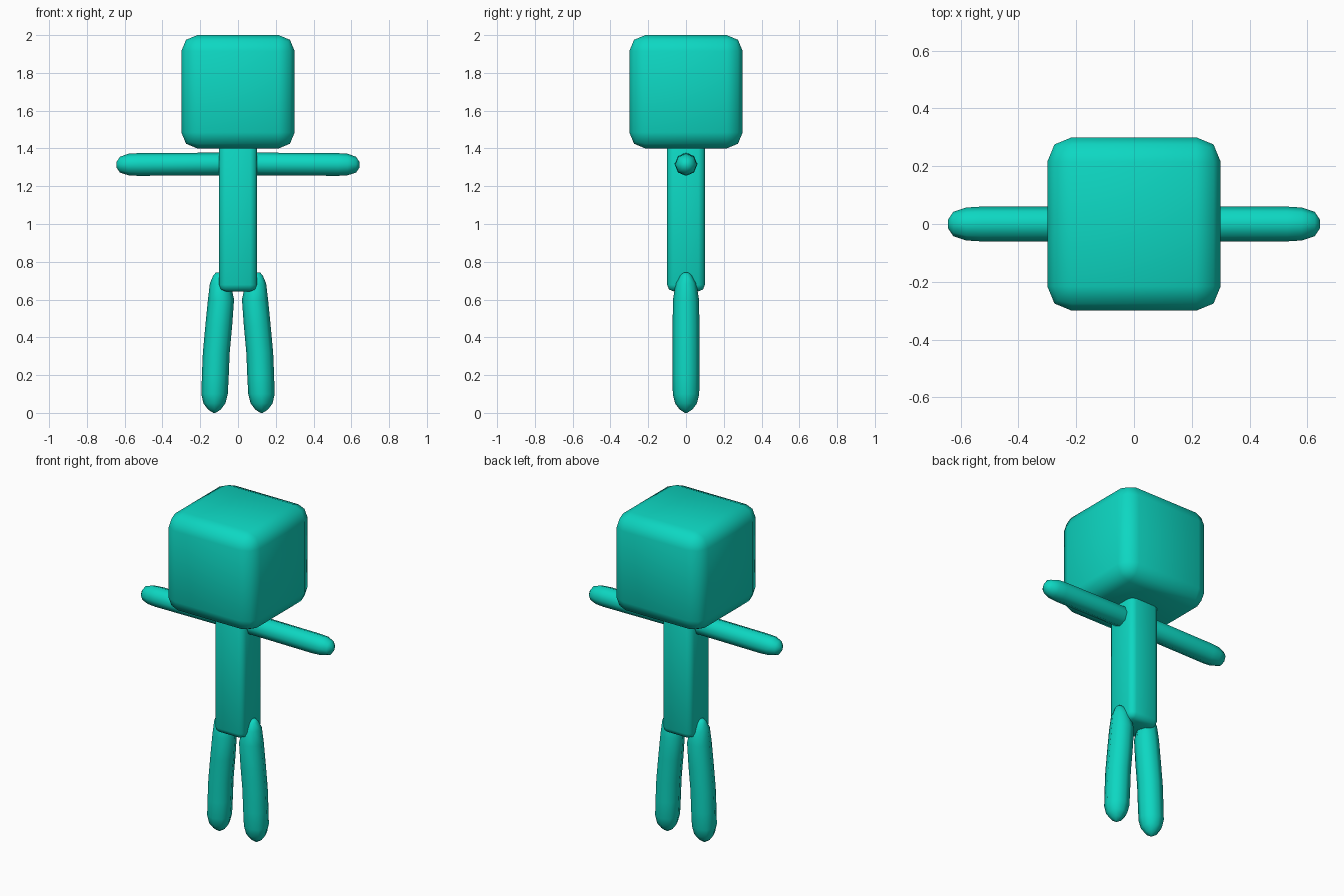
import bpy, bmesh, math
from mathutils import Vector

if "Cube" in bpy.data.objects:
    bpy.data.objects.remove(bpy.data.objects["Cube"])

teal = bpy.data.materials.new("teal")
teal.diffuse_color = (0.004, 0.68, 0.54, 1)
teal.use_nodes = True
teal.node_tree.nodes["Principled BSDF"].inputs["Base Color"].default_value = teal.diffuse_color


def finish(name, bm):
    """Turn a bmesh into a smooth, coloured object."""
    bmesh.ops.recalc_face_normals(bm, faces=bm.faces[:])
    mesh = bpy.data.meshes.new(name)
    bm.to_mesh(mesh)
    bm.free()
    mesh.materials.append(teal)
    for p in mesh.polygons:
        p.use_smooth = True
    obj = bpy.data.objects.new(name, mesh)
    bpy.context.collection.objects.link(obj)
    return obj


def rounded_box(name, half, z0, z1, bevel):
    bm = bmesh.new()
    bmesh.ops.create_cube(bm, size=1)
    for v in bm.verts:
        v.co = Vector((v.co.x * 2 * half, v.co.y * 2 * half,
                       (z0 + z1) / 2 + v.co.z * (z1 - z0)))
    bmesh.ops.bevel(bm, geom=bm.edges[:], offset=bevel, offset_type='OFFSET',
                    segments=2, profile=0.5, affect='EDGES')
    return finish(name, bm)


def limb(name, rings, u, w, sides=8):
    """Loft rings of (centre x, centre z, radius) in the plane of u and w."""
    bm = bmesh.new()
    loops = []
    for x, z, r in rings:
        loop = []
        for i in range(sides):
            a = math.tau * i / sides
            loop.append(bm.verts.new(Vector((x, 0, z))
                        + u * r * math.cos(a) + w * r * math.sin(a)))
        loops.append(loop)
    for a, b in zip(loops, loops[1:]):
        for i in range(sides):
            j = (i + 1) % sides
            bm.faces.new((a[i], a[j], b[j], b[i]))
    # Pointed caps
    for loop, (dx, dz) in ((loops[0], (rings[0][0], rings[0][1])),
                           (loops[-1], (rings[-1][0], rings[-1][1]))):
        tip = bm.verts.new((dx, 0, dz))
        for i in range(sides):
            bm.faces.new((loop[i], loop[(i + 1) % sides], tip))
    obj = finish(name, bm)
    mirror = obj.modifiers.new("mirror", 'MIRROR')
    mirror.use_axis[0] = True
    return obj


X, Y, Z = Vector((1, 0, 0)), Vector((0, 1, 0)), Vector((0, 0, 1))

# Head and body
rounded_box("head", 0.30, 1.40, 2.00, 0.085)
rounded_box("torso", 0.10, 0.643, 1.45, 0.035)

# Arms, straight out to the sides
limb("arms", [(0.03, 1.318, 0.03), (0.05, 1.318, 0.05), (0.10, 1.318, 0.06),
              (0.53, 1.315, 0.06), (0.58, 1.315, 0.057), (0.625, 1.314, 0.042),
              (0.643, 1.314, 0.015)], Y, Z)

# Legs, gently bowed outwards
limb("legs", [(0.104, 0.742, 0.014), (0.101, 0.728, 0.030), (0.094, 0.685, 0.055),
              (0.090, 0.60, 0.069), (0.102, 0.46, 0.071), (0.115, 0.32, 0.071),
              (0.120, 0.20, 0.071), (0.124, 0.10, 0.070), (0.125, 0.05, 0.058),
              (0.125, 0.018, 0.034), (0.125, 0.0, 0.006)], X, Y)
